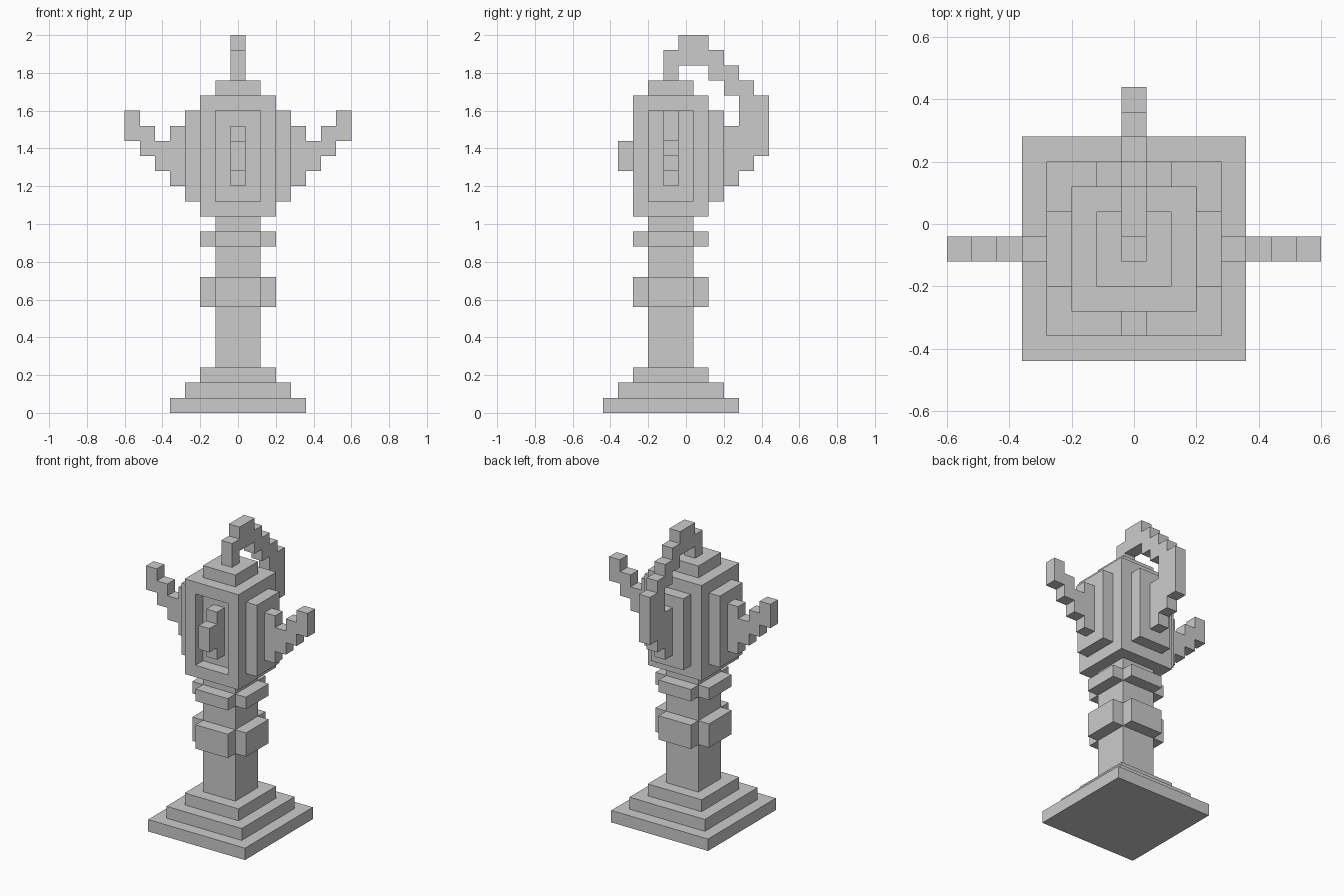
import bpy, bmesh
from mathutils import Vector, Matrix

if "Cube" in bpy.data.objects:
    bpy.data.objects.remove(bpy.data.objects["Cube"])

U = 0.08      # one block
CY = -1       # body axis sits one block toward the front


def finish(bm, name):
    bmesh.ops.recalc_face_normals(bm, faces=bm.faces)
    me = bpy.data.meshes.new(name)
    bm.to_mesh(me)
    bm.free()
    me.transform(Matrix.Scale(U, 4))
    ob = bpy.data.objects.new(name, me)
    bpy.context.collection.objects.link(ob)
    return ob


def box_mesh(w, d, z0, z1, x=0, y=CY):
    bm = bmesh.new()
    m = Matrix.Translation((x, y, (z0 + z1) / 2)) @ Matrix.Diagonal((w, d, z1 - z0, 1))
    bmesh.ops.create_cube(bm, size=1, matrix=m)
    return bm


def box(name, *args, **kw):
    return finish(box_mesh(*args, **kw), name)


def prism(name, points, direction):
    """Extrude a closed outline along a direction."""
    bm = bmesh.new()
    face = bm.faces.new([bm.verts.new(p) for p in points])
    ext = bmesh.ops.extrude_face_region(bm, geom=[face])
    verts = [v for v in ext["geom"] if isinstance(v, bmesh.types.BMVert)]
    bmesh.ops.translate(bm, verts=verts, vec=Vector(direction))
    return finish(bm, name)


# Stepped base
for i, w in enumerate((9, 7, 5)):
    box(f"base_step_{i + 1}", w, w, i, i + 1)

# Column with two cross-shaped collars
box("column", 3, 3, 3, 13)
a, b = 1.5, 2.5
cross = [(-a, -b), (a, -b), (a, -a), (b, -a), (b, a), (a, a),
         (a, b), (-a, b), (-a, a), (-b, a), (-b, -a), (-a, -a)]
for name, z0, h in (("lower_collar", 7, 2), ("upper_collar", 11, 1)):
    prism(name, [(x, y + CY, z0) for x, y in cross], (0, 0, h))

# Head block with a recessed front window
bm = box_mesh(5, 5, 13, 21)
front = min(bm.faces, key=lambda f: f.calc_center_median().y)
bmesh.ops.inset_region(bm, faces=[front], thickness=1, use_even_offset=True)
ext = bmesh.ops.extrude_discrete_faces(bm, faces=[front])
bmesh.ops.translate(bm, verts=ext["faces"][0].verts, vec=(0, 1, 0))
finish(bm, "head")
box("head_cap", 3, 3, 21, 22)

# Front ridge inside the window, and its nose
box("front_ridge", 1, 1, 15, 19, y=-3)
box("front_nose", 1, 1, 16, 18, y=-4)

# Raised panels on back and sides
box("back_panel", 3, 1, 14, 20, y=2)

# Side arms: one stair outline, used on both sides
stairs = [(3.5, 15, 19), (4.5, 16, 18), (5.5, 17, 19), (6.5, 18, 20)]
low = [(x + k, lo) for x, lo, hi in stairs for k in (0, 1)]
top = [(x + k, hi) for x, lo, hi in reversed(stairs) for k in (1, 0)]
for side, s in (("left", -1), ("right", 1)):
    box(f"{side}_panel", 1, 3, 14, 20, x=3 * s)
    prism(f"{side}_arm", [(s * x, CY - 0.5, z) for x, z in low + top], (0, 1, 0))

# Curled handle from the cap over to the back
curl = [(2.5, 15), (3.5, 15), (3.5, 16), (4.5, 16), (4.5, 17), (5.5, 17), (5.5, 21),
        (4.5, 21), (4.5, 22), (3.5, 22), (3.5, 23), (2.5, 23), (2.5, 24), (1.5, 24),
        (1.5, 25), (-.5, 25), (-.5, 24), (-1.5, 24), (-1.5, 22), (-.5, 22), (-.5, 23),
        (1.5, 23), (1.5, 22), (2.5, 22), (2.5, 21), (3.5, 21), (3.5, 19), (2.5, 19)]
prism("curled_handle", [(-0.5, y, z) for y, z in curl], (1, 0, 0))
